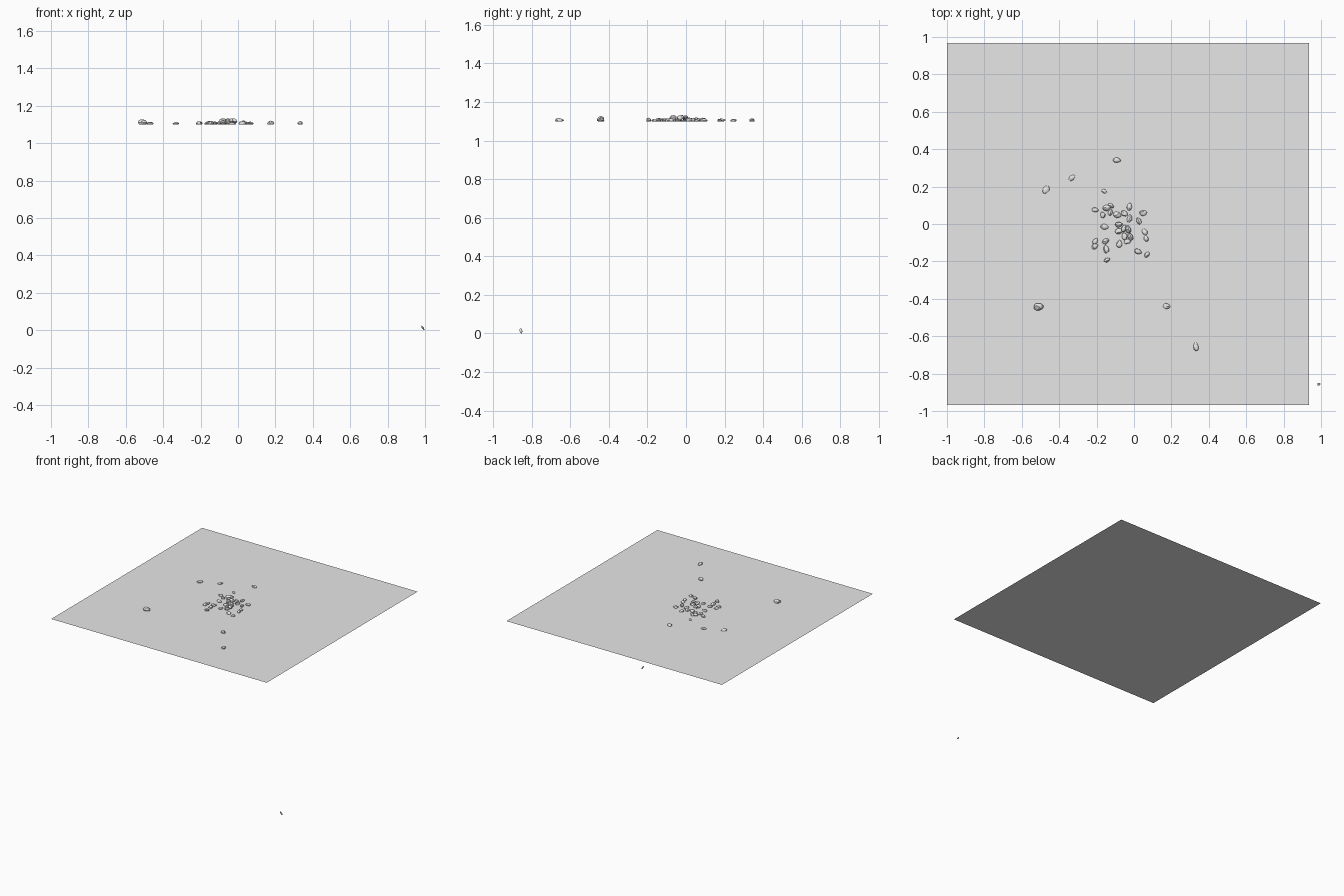
import bpy
import bmesh
import math
import random
from mathutils import Vector, Matrix, Euler

cube = bpy.data.objects.get("Cube")
if cube:
    bpy.data.objects.remove(cube, do_unlink=True)

SHEET_Z = 1.1
SHEET_SIZE = 1.935

# One pale grey for everything
grey = bpy.data.materials.new("pale_grey")
grey.use_nodes = True
colour = (0.8, 0.8, 0.8, 1)
grey.diffuse_color = colour
grey.node_tree.nodes["Principled BSDF"].inputs["Base Color"].default_value = colour


def finish(name, bm):
    """Turn a bmesh into a named, coloured object."""
    mesh = bpy.data.meshes.new(name)
    bm.to_mesh(mesh)
    bm.free()
    mesh.materials.append(grey)
    obj = bpy.data.objects.new(name, mesh)
    bpy.context.collection.objects.link(obj)
    return obj


def pebble(name, location, size, rotation, seed, flat_base=True):
    """Egg-shaped stone with a few worn flat sides; location is its underside."""
    rng = random.Random(seed)
    bm = bmesh.new()
    bmesh.ops.create_icosphere(bm, subdivisions=2, radius=1)
    # Taper one end
    for v in bm.verts:
        taper = 1 - 0.22 * v.co.x
        v.co.y *= taper
        v.co.z *= taper
    # Press random flat sides into it
    for _ in range(6):
        n = Vector([rng.uniform(-1, 1) for _ in range(3)]).normalized()
        depth = rng.uniform(0.72, 0.88)
        for v in bm.verts:
            over = v.co.dot(n) - depth
            if over > 0:
                v.co -= n * over
    if flat_base:
        for v in bm.verts:
            v.co.z = max(v.co.z, -0.5)
    # Fit to the wanted length, width and height
    for axis in range(3):
        values = [v.co[axis] for v in bm.verts]
        low, span = min(values), max(values) - min(values)
        for v in bm.verts:
            v.co[axis] = ((v.co[axis] - low) / span - 0.5) * size[axis]
    bm.transform(Euler(rotation).to_matrix().to_4x4())
    base = min(v.co.z for v in bm.verts)
    bm.transform(Matrix.Translation(Vector(location) - Vector((0, 0, base))))
    obj = finish(name, bm)
    bpy.ops.object.select_all(action="DESELECT")
    obj.select_set(True)
    bpy.context.view_layer.objects.active = obj
    bpy.ops.object.shade_smooth_by_angle(angle=math.radians(25))
    return obj


# Flat square sheet
bm = bmesh.new()
bmesh.ops.create_grid(bm, x_segments=1, y_segments=1, size=SHEET_SIZE / 2)
bmesh.ops.translate(bm, verts=bm.verts, vec=(SHEET_SIZE / 2 - 1, 0, SHEET_Z))
finish("ground_sheet", bm)

# Scattered stones: x, y, length, width, height (thousandths), turn (degrees)
scattered = [
    (-91, 342, 42, 28, 15, -5), (-332, 247, 40, 27, 13, 40),
    (-470, 183, 46, 35, 14, 70), (-510, -443, 52, 38, 27, 5),
    (175, -440, 38, 32, 20, -10), (331, -656, 45, 28, 17, 100),
    (-159, 175, 32, 20, 11, -30),
]
for i, (x, y, length, width, height, turn) in enumerate(scattered):
    pebble("scattered_stone", (x / 1000, y / 1000, SHEET_Z),
           (length / 1000, width / 1000, height / 1000),
           (0, 0, math.radians(turn)), i)

# Central pile: x, y (thousandths), turn (degrees)
pile = [
    (-207, 76, -10), (-124, 98, -30), (-146, 86, 20), (-166, 49, 110),
    (-126, 62, 70), (-90, 49, -15), (-25, 92, 75), (-52, 56, 130),
    (-23, 29, 80), (50, 58, 0), (26, 16, 120), (-158, -15, -10),
    (-80, -38, 20), (-50, -66, 110), (-34, -92, 30), (57, -42, 120),
    (64, -78, 100), (-152, -92, 40), (-148, -135, 100), (-207, -92, 60),
    (-209, -120, 20), (-78, -106, 80), (-144, -192, 35), (22, -147, -20),
    (69, -164, 50),
]
rng = random.Random(4)
for i, (x, y, turn) in enumerate(pile):
    length = rng.uniform(0.033, 0.043)
    pebble("pile_stone", (x / 1000, y / 1000, SHEET_Z),
           (length, length * rng.uniform(0.65, 0.82), rng.uniform(0.013, 0.021)),
           (0, 0, math.radians(turn)), 20 + i)

# Stones resting on the others
for i, (x, y, turn) in enumerate([(-82, -4, 10), (-54, -24, 60),
                                  (-30, -29, 100), (-19, -69, 110)]):
    pebble("top_stone", (x / 1000, y / 1000, SHEET_Z + 0.007),
           (0.04, 0.029, 0.021), (0.2, -0.2, math.radians(turn)), 60 + i)

# Small stone that dropped off the edge
pebble("fallen_stone", (0.988, -0.856, 0), (0.03, 0.015, 0.01),
       (0, math.radians(58), math.radians(15)), 80, flat_base=False)
